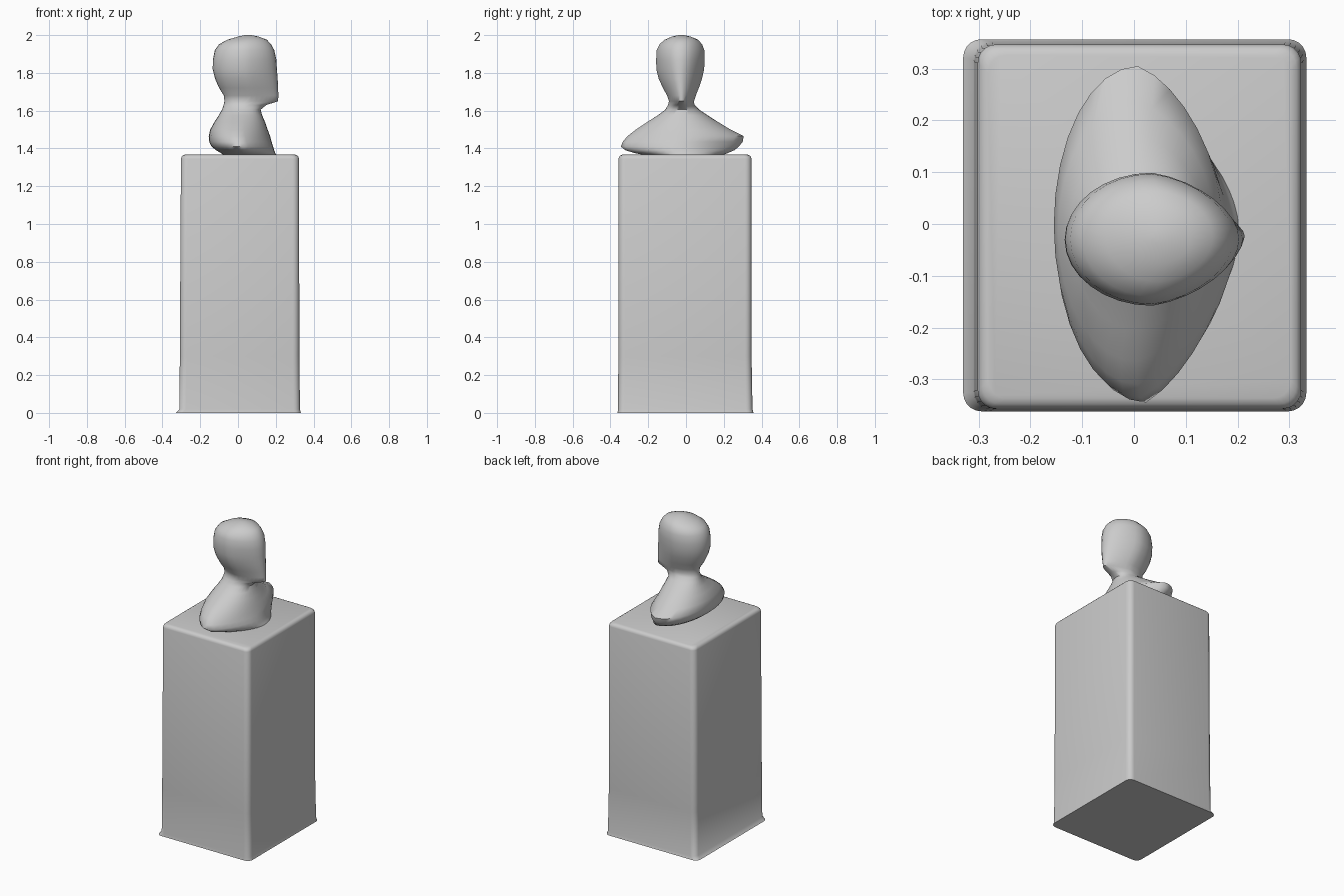
import bpy
import bmesh
from math import cos, sin, pi, radians

if "Cube" in bpy.data.objects:
    bpy.data.objects.remove(bpy.data.objects["Cube"], do_unlink=True)

stone = bpy.data.materials.new("grey stone")
stone.use_nodes = True
stone.diffuse_color = (0.6, 0.6, 0.6, 1)
stone.node_tree.nodes["Principled BSDF"].inputs["Base Color"].default_value = (0.6, 0.6, 0.6, 1)


def loft(name, rings, angle):
    """Skin a stack of closed point rings, bottom to top, and cap both ends."""
    bm = bmesh.new()
    rows = [[bm.verts.new(p) for p in ring] for ring in rings]
    n = len(rows[0])
    for low, high in zip(rows, rows[1:]):
        for i in range(n):
            j = (i + 1) % n
            bm.faces.new((low[i], low[j], high[j], high[i]))
    bm.faces.new(rows[0][::-1])
    bm.faces.new(rows[-1])
    mesh = bpy.data.meshes.new(name)
    bm.to_mesh(mesh)
    bm.free()
    mesh.materials.append(stone)
    obj = bpy.data.objects.new(name, mesh)
    bpy.context.collection.objects.link(obj)
    bpy.ops.object.select_all(action="DESELECT")
    obj.select_set(True)
    bpy.context.view_layer.objects.active = obj
    bpy.ops.object.shade_smooth_by_angle(angle=radians(angle))
    return obj


def rounded_rect(z, x0, x1, y0, y1, r=0.035, steps=5):
    corners = [(x1 - r, y1 - r), (x0 + r, y1 - r), (x0 + r, y0 + r), (x1 - r, y0 + r)]
    points = []
    for k, (cx, cy) in enumerate(corners):
        for s in range(steps + 1):
            a = (k + s / steps) * pi / 2
            points.append((cx + r * cos(a), cy + r * sin(a), z))
    return points


def oval(z, x0, x1, y0, y1, point, n=32):
    """Oval ring; point narrows the +x side, where the face looks."""
    cx, cy, rx, ry = (x0 + x1) / 2, (y0 + y1) / 2, (x1 - x0) / 2, (y1 - y0) / 2
    ring = []
    for i in range(n):
        a = 2 * pi * i / n
        ring.append((cx + rx * cos(a), cy + ry * sin(a) * (1 - point * max(0, cos(a))), z))
    return ring


# Pedestal: tall block, slightly flared foot, softened upper edge
foot = [(0, -0.33, 0.333, -0.362, 0.357), (0.02, -0.31, 0.328, -0.36, 0.352),
        (0.3, -0.308, 0.325, -0.358, 0.347), (1.345, -0.302, 0.323, -0.357, 0.347)]
pedestal = [rounded_rect(*f) for f in foot]
for drop, inset in ((0.012, 0.003), (0.005, 0.009), (0, 0.02)):
    pedestal.append(rounded_rect(1.367 - drop, -0.302 + inset, 0.323 - inset,
                                 -0.357 + inset, 0.347 - inset))
loft("pedestal", pedestal, 50)

# Bust: undercut shoulders, neck, then head facing +x
levels = [
    # z, back, front, right side, left side, face narrowing
    (1.355, -0.06, 0.21, -0.17, 0.16, 0.2),
    (1.375, -0.09, 0.198, -0.27, 0.22, 0.3),
    (1.39, -0.115, 0.192, -0.32, 0.255, 0.3),
    (1.41, -0.14, 0.186, -0.345, 0.28, 0.3),
    (1.435, -0.152, 0.178, -0.335, 0.30, 0.25),
    (1.465, -0.155, 0.17, -0.31, 0.305, 0.2),
    (1.5, -0.147, 0.157, -0.265, 0.235, 0.15),
    (1.54, -0.125, 0.143, -0.205, 0.17, 0.1),
    (1.575, -0.102, 0.128, -0.15, 0.115, 0),
    (1.605, -0.085, 0.12, -0.11, 0.07, 0),
    (1.63, -0.076, 0.15, -0.095, 0.045, 0.2),
    (1.65, -0.072, 0.212, -0.09, 0.042, 0.35),
    (1.68, -0.075, 0.214, -0.1, 0.052, 0.35),
    (1.72, -0.1, 0.212, -0.122, 0.068, 0.3),
    (1.77, -0.122, 0.21, -0.145, 0.085, 0.3),
    (1.82, -0.134, 0.206, -0.157, 0.096, 0.25),
    (1.87, -0.133, 0.203, -0.158, 0.099, 0.2),
    (1.92, -0.123, 0.192, -0.155, 0.097, 0.15),
    (1.952, -0.1, 0.175, -0.14, 0.085, 0.15),
    (1.976, -0.055, 0.152, -0.112, 0.063, 0.1),
    (1.992, 0, 0.11, -0.075, 0.025, 0),
    (2.0, 0.035, 0.07, -0.04, -0.01, 0),
]
loft("bust", [oval(*level) for level in levels], 60)
